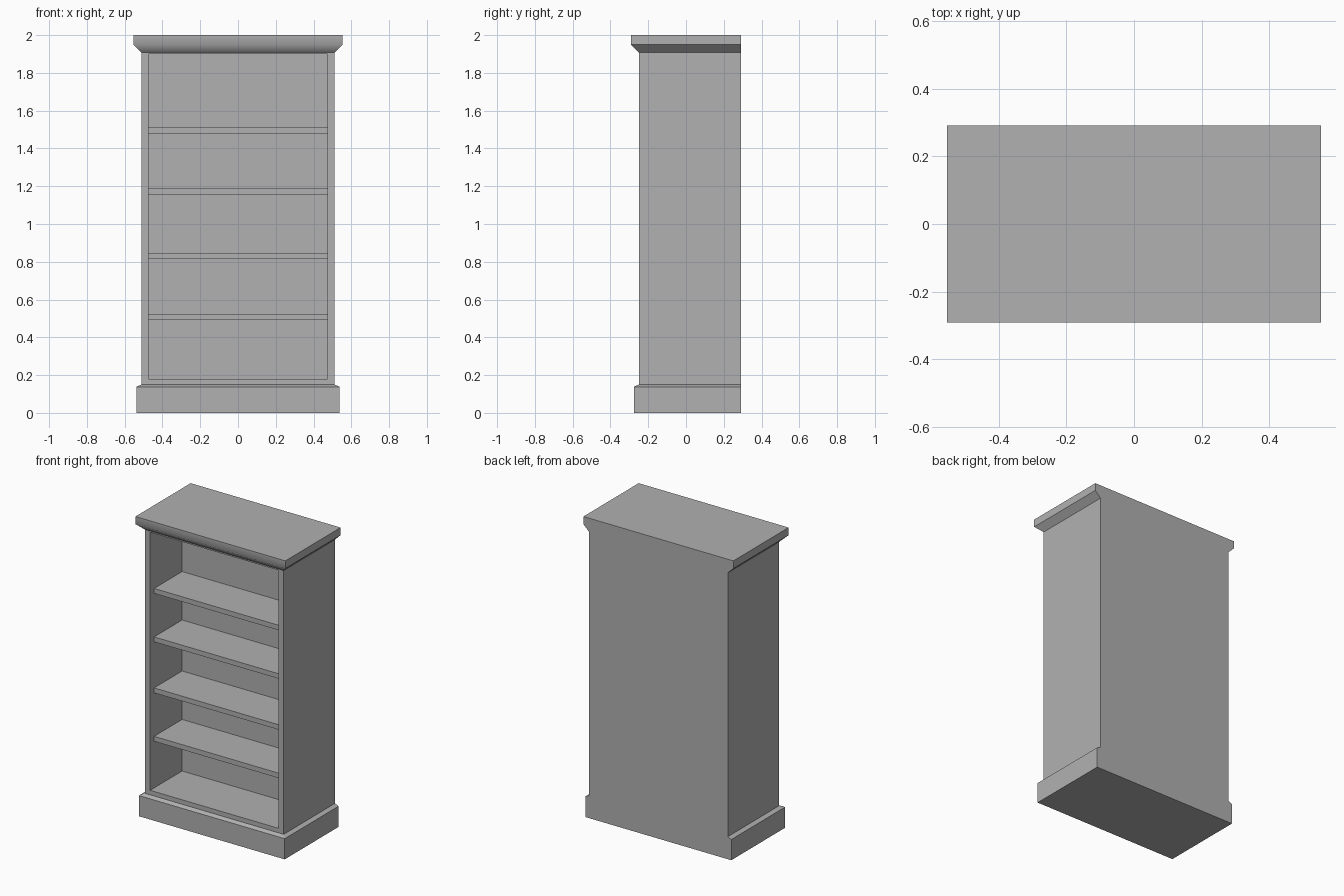
import bpy, bmesh

if "Cube" in bpy.data.objects:
    bpy.data.objects.remove(bpy.data.objects["Cube"])

# Mid grey finish for all parts
finish = bpy.data.materials.new("grey_finish")
finish.diffuse_color = (0.44, 0.44, 0.44, 1)
finish.use_nodes = True
finish.node_tree.nodes["Principled BSDF"].inputs["Base Color"].default_value = finish.diffuse_color


def new_object(name, bm):
    bmesh.ops.recalc_face_normals(bm, faces=bm.faces[:])
    mesh = bpy.data.meshes.new(name)
    bm.to_mesh(mesh)
    bm.free()
    mesh.materials.append(finish)
    obj = bpy.data.objects.new(name, mesh)
    bpy.context.collection.objects.link(obj)
    return obj


def box(name, x, y0, y1, z0, z1):
    bm = bmesh.new()
    bmesh.ops.create_cube(bm, size=1)
    for v in bm.verts:
        v.co = (v.co.x * 2 * x, y1 if v.co.y > 0 else y0, z1 if v.co.z > 0 else z0)
    return new_object(name, bm)


BACK = 0.291        # flush rear plane
POCKET = 0.087      # inner back panel
OPEN_X, OPEN_Z0, OPEN_Z1 = 0.473, 0.18, 1.9

# Case: plinth, body and crown as stacked outlines (half width, front y, z)
profile = [
    (0.538, -0.276, 0.0), (0.538, -0.276, 0.138), (0.512, -0.25, 0.15),
    (0.512, -0.25, 1.909), (0.553, -0.291, 1.949), (0.553, -0.291, 2.0),
]
bm = bmesh.new()
rings = [[bm.verts.new(p) for p in ((-w, f, z), (w, f, z), (w, BACK, z), (-w, BACK, z))]
         for w, f, z in profile]
bm.faces.new(rings[0])
bm.faces.new(rings[-1])
fronts = []
for low, high in zip(rings, rings[1:]):
    for i in range(4):
        j = (i + 1) % 4
        face = bm.faces.new((low[i], low[j], high[j], high[i]))
        if i == 0:
            fronts.append(face)

# Crown front is softly shaded, with crisp borders
for face in fronts[3:]:
    face.smooth = True
for edge in bm.edges:
    edge.smooth = all(f.smooth for f in edge.link_faces)

# Opening: inset the body front and push it in to the back panel
opening = fronts[2]
bmesh.ops.recalc_face_normals(bm, faces=bm.faces[:])
bmesh.ops.inset_region(bm, faces=[opening], thickness=0.005)
for v in opening.verts:
    v.co.x = OPEN_X if v.co.x > 0 else -OPEN_X
    v.co.z = OPEN_Z1 if v.co.z > 1 else OPEN_Z0
pushed = bmesh.ops.extrude_discrete_faces(bm, faces=[opening])["faces"][0]
for v in pushed.verts:
    v.co.y = POCKET
bmesh.ops.remove_doubles(bm, verts=bm.verts[:], dist=1e-5)
new_object("bookcase_case", bm)

# Shelves, set back slightly from the front frame
for n, z in enumerate((0.491, 0.814, 1.154, 1.477)):
    box(f"shelf_{n + 1}", OPEN_X, -0.208, POCKET, z, z + 0.033)
